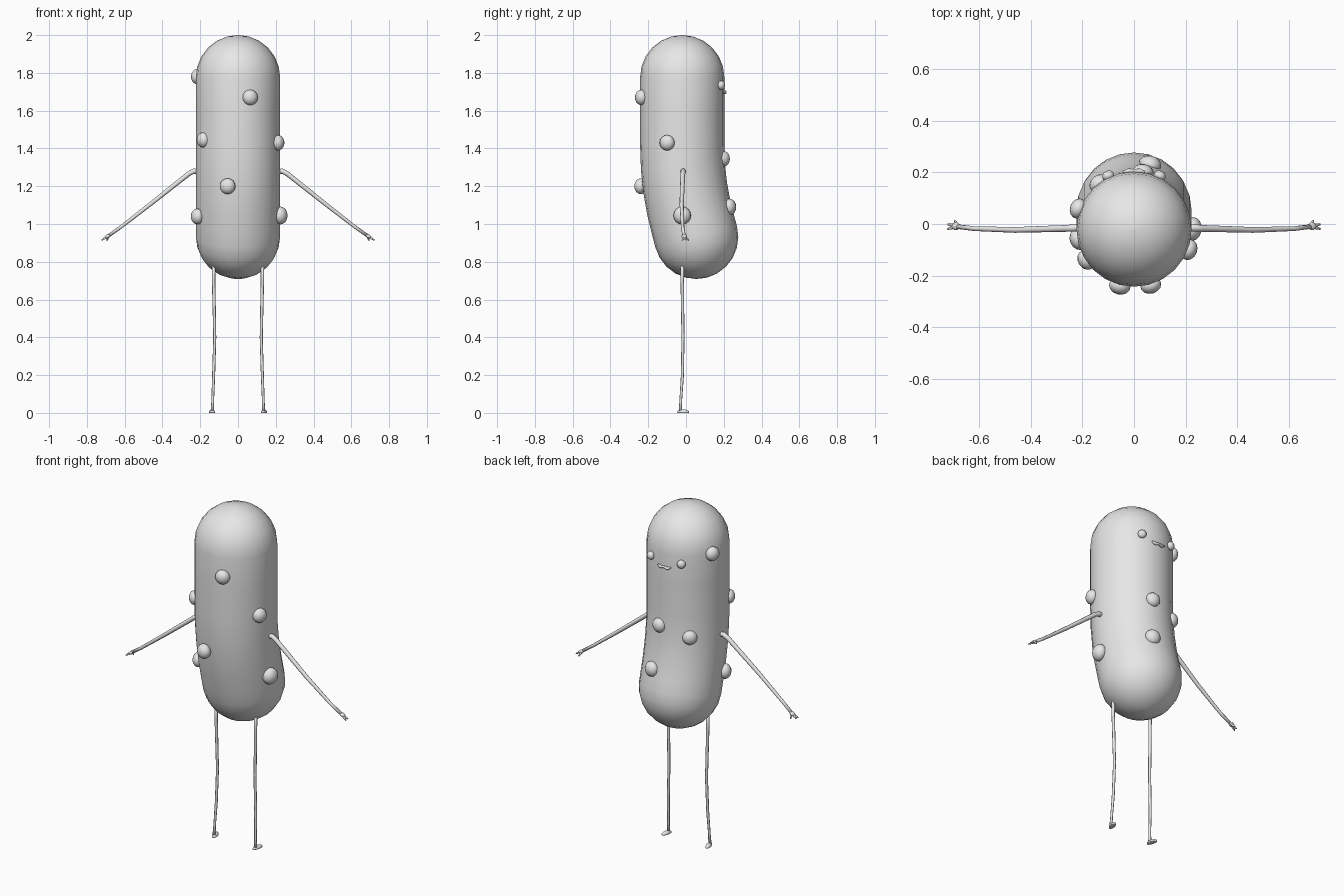
import bpy, bmesh, math
from mathutils import Vector, Matrix

cube = bpy.data.objects.get("Cube")
if cube:
    bpy.data.objects.remove(cube, do_unlink=True)

grey = bpy.data.materials.new("plain grey")
grey.use_nodes = True
grey.diffuse_color = (0.8, 0.8, 0.8, 1)
grey.node_tree.nodes["Principled BSDF"].inputs["Base Color"].default_value = (0.8, 0.8, 0.8, 1)


def finish(name, bm):
    bmesh.ops.recalc_face_normals(bm, faces=bm.faces)
    mesh = bpy.data.meshes.new(name)
    bm.to_mesh(mesh)
    bm.free()
    mesh.materials.append(grey)
    mesh.shade_smooth()
    obj = bpy.data.objects.new(name, mesh)
    bpy.context.collection.objects.link(obj)
    return obj


def loft(name, points, radii, sides=8, ref=(1, 0, 0)):
    """Tube of circular rings along a path, closed at both ends."""
    pts = [Vector(p) for p in points]
    bm = bmesh.new()
    rings = []
    for i, (p, r) in enumerate(zip(pts, radii)):
        t = (pts[min(i + 1, len(pts) - 1)] - pts[max(i - 1, 0)]).normalized()
        u = Vector(ref)
        u = (u - t * u.dot(t)).normalized()
        v = t.cross(u)
        angles = [math.tau * k / sides for k in range(sides)]
        rings.append([bm.verts.new(p + (u * math.cos(a) + v * math.sin(a)) * r) for a in angles])
    for a, b in zip(rings, rings[1:]):
        for k in range(sides):
            n = (k + 1) % sides
            bm.faces.new((a[k], a[n], b[n], b[k]))
    bm.faces.new(rings[0])
    bm.faces.new(rings[-1])
    return finish(name, bm)


def blob(name, centre, size, normal=(0, 1, 0), floor=None, segs=14):
    """Ellipsoid whose local y axis follows the normal."""
    bm = bmesh.new()
    bmesh.ops.create_uvsphere(bm, u_segments=segs, v_segments=segs // 2 + 1, radius=1)
    turn = Vector(normal).to_track_quat('Y', 'Z').to_matrix().to_4x4()
    bm.transform(Matrix.Translation(centre) @ turn @ Matrix.Diagonal((*size, 1)))
    if floor is not None:
        for v in bm.verts:
            v.co.z = max(v.co.z, floor)
    return finish(name, bm)


# Bent body with rounded ends
R = 0.223
spine = [Vector((0, y, z)) for y, z in
         [(-0.02, 1.777), (-0.02, 1.6), (-0.02, 1.42), (-0.016, 1.3),
          (-0.004, 1.19), (0.014, 1.09), (0.036, 1.0), (0.054, 0.932)]]
top_dir = Vector((0, 0, 1))
low_dir = (spine[-1] - spine[-2]).normalized()
cap = [math.radians(a) for a in (88.5, 75, 60, 45, 30, 15)]
path = [spine[0] + top_dir * R * math.sin(a) for a in cap] + spine
path += [spine[-1] + low_dir * R * math.sin(a) for a in reversed(cap)]
ends = [R * math.cos(a) for a in cap]
loft("body", path, ends + [R] * len(spine) + ends[::-1], 24)


def spine_y(z):
    for a, b in zip(spine, spine[1:]):
        if z >= b.z:
            f = min(1, (a.z - z) / (a.z - b.z))
            return a.y + (b.y - a.y) * max(0, f)
    return spine[-1].y


# Warts scattered around the body
warts = [(0.065, -0.237, 1.67, 0.041), (-0.055, -0.24, 1.20, 0.042),
         (-0.185, -0.14, 1.445, 0.04), (0.212, -0.1, 1.43, 0.041),
         (-0.215, -0.06, 1.04, 0.042), (0.225, -0.02, 1.045, 0.047),
         (-0.216, 0.06, 1.78, 0.04), (0.035, 0.2, 1.345, 0.041),
         (-0.135, 0.157, 1.30, 0.041), (0.062, 0.23, 1.09, 0.044)]
for i, (x, y, z, r) in enumerate(warts):
    blob(f"wart_{i + 1}", (x, y, z), (r, r * 0.8, r), (x, y - spine_y(z), 0))

# Small curved mouth on the back-facing side
loft("mouth", [(-0.042, 0.202, 1.705), (-0.022, 0.206, 1.696), (0, 0.207, 1.702),
               (0.022, 0.206, 1.696), (0.042, 0.202, 1.705)],
     [0.004, 0.009, 0.006, 0.009, 0.004], 8, (0, 0, 1))

for s, side in ((1, "left"), (-1, "right")):
    # Eye
    blob(f"{side}_eye", (s * 0.1, 0.187, 1.735), (0.024, 0.02, 0.024), (s * 0.1, 0.2, 0))

    # Arm with a bent shoulder
    loft(f"{side}_arm", [(s * 0.19, -0.015, 1.275), (s * 0.235, -0.015, 1.28),
                         (s * 0.262, -0.017, 1.265), (s * 0.46, -0.023, 1.108),
                         (s * 0.62, -0.018, 0.984), (s * 0.685, -0.01, 0.938)],
         [0.013, 0.014, 0.013, 0.011, 0.009, 0.009], 8, (0, 1, 0))

    # Hand and fingers
    blob(f"{side}_palm", (s * 0.69, -0.009, 0.935), (0.015, 0.018, 0.01), (s, 0, -0.5), segs=10)
    for n, tip in enumerate([(0.722, -0.02, 0.914), (0.722, -0.002, 0.916), (0.694, 0.014, 0.913)]):
        end = Vector((s * tip[0], tip[1], tip[2]))
        root = Vector((s * 0.685, -0.008, 0.936))
        loft(f"{side}_finger_{n + 1}", [root, root.lerp(end, 0.6), end],
             [0.007, 0.006, 0.003], 6, (0, 1, 0))

    # Leg
    loft(f"{side}_leg", [(s * 0.129, -0.02, 0.82), (s * 0.129, -0.02, 0.7),
                         (s * 0.123, -0.016, 0.4), (s * 0.129, -0.019, 0.2),
                         (s * 0.134, -0.028, 0.06), (s * 0.136, -0.03, 0.008)],
         [0.01, 0.009, 0.008, 0.008, 0.007, 0.009])

    # Foot, turned slightly outwards
    blob(f"{side}_foot", (s * 0.138, -0.015, 0.004), (0.015, 0.034, 0.014),
         (s * 0.25, 1, 0), floor=0, segs=12)
